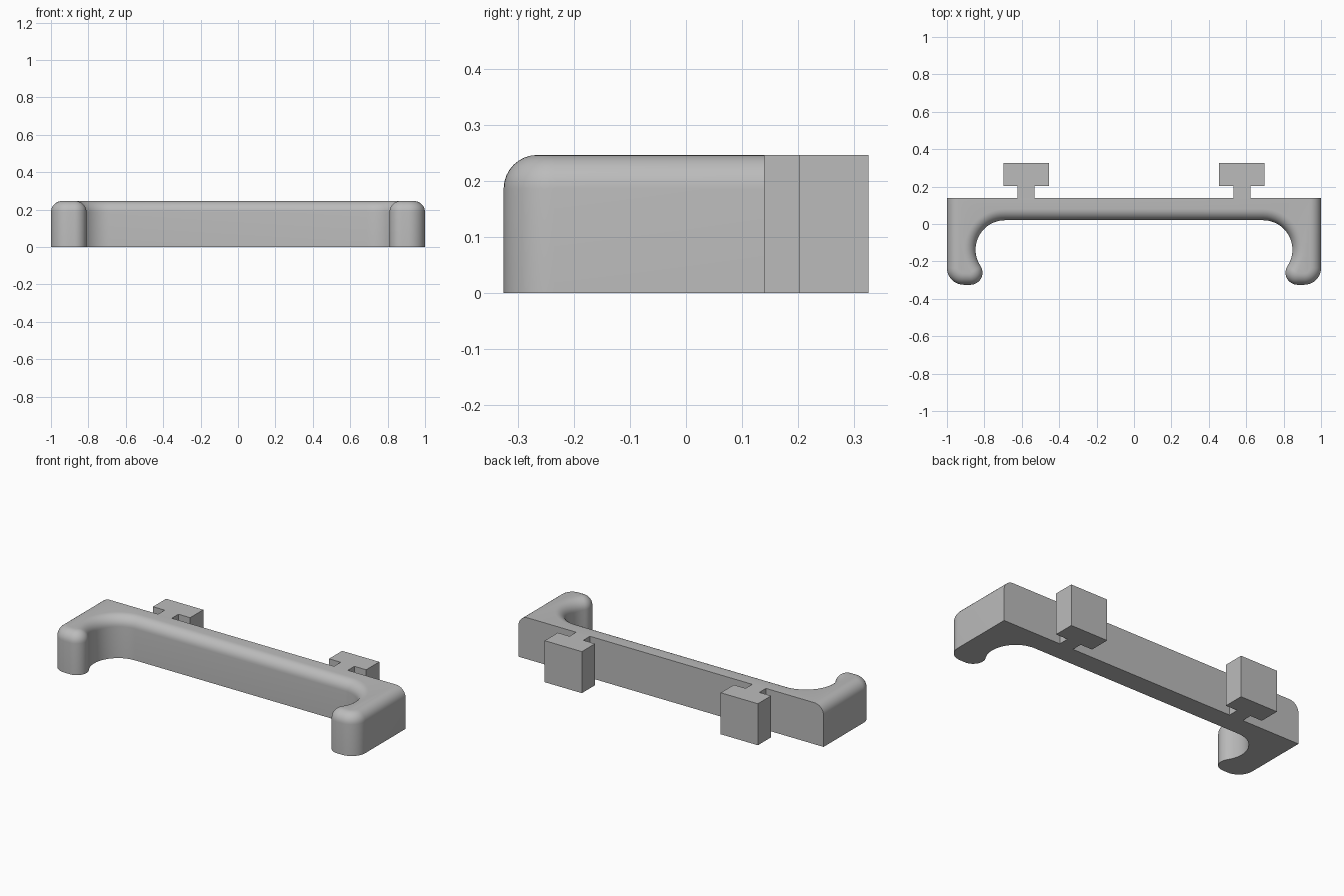
import bpy, bmesh, math

HEIGHT, ROUND = 0.246, 0.06
BACK = 0.14

cube = bpy.data.objects.get("Cube")
if cube:
    bpy.data.objects.remove(cube, do_unlink=True)

grey = bpy.data.materials.new("plain grey")
grey.use_nodes = True
grey.diffuse_color = (0.5, 0.5, 0.5, 1)
grey.node_tree.nodes["Principled BSDF"].inputs["Base Color"].default_value = grey.diffuse_color


def arc(center, radius, start, end, steps):
    angles = [math.radians(start + (end - start) * i / steps) for i in range(steps + 1)]
    return [(center[0] + radius * math.cos(a), center[1] + radius * math.sin(a)) for a in angles]


def loft(name, rings):
    """Skin a stack of (outline, height) rings and cap both ends."""
    bm = bmesh.new()
    loops = [[bm.verts.new((x, y, z)) for x, y in outline] for outline, z in rings]
    for low, high in zip(loops, loops[1:]):
        for i in range(len(low)):
            j = (i + 1) % len(low)
            bm.faces.new((low[i], low[j], high[j], high[i]))
    bm.faces.new(loops[0][::-1])
    bm.faces.new(loops[-1])
    bmesh.ops.recalc_face_normals(bm, faces=bm.faces)
    mesh = bpy.data.meshes.new(name)
    bm.to_mesh(mesh)
    bm.free()
    mesh.materials.append(grey)
    obj = bpy.data.objects.new(name, mesh)
    bpy.context.collection.objects.link(obj)
    return obj


def bracket_outline(inset):
    """Bar with two hooked arms, inset everywhere but along the flat back."""
    tip, hollow, tip_radius = (-0.875, -0.26), (-0.69, -0.137), 0.065
    dx, dy = hollow[0] - tip[0], hollow[1] - tip[1]
    turn = math.degrees(math.atan2(dy, dx))
    hollow_radius = math.hypot(dx, dy) - tip_radius
    half = [(-1 + inset, BACK)]
    half += arc((-0.91, -0.235), 0.09 - inset, 180, 270, 10)
    half += arc(tip, tip_radius - inset, 270, 360 + turn, 14)
    half += arc(hollow, hollow_radius + inset, 180 + turn, 90, 18)[1:]
    return half + [(-x, y) for x, y in reversed(half)]


# Hooked bar with a rounded top edge
rings = [(bracket_outline(0), 0)]
for i in range(9):
    a = math.pi / 2 * i / 8
    rings.append((bracket_outline(ROUND * (1 - math.cos(a))),
                  HEIGHT - ROUND + ROUND * math.sin(a)))
bar = loft("hooked_bar", rings)
bpy.ops.object.select_all(action="DESELECT")
bar.select_set(True)
bpy.context.view_layer.objects.active = bar
bpy.ops.object.shade_smooth_by_angle(angle=math.radians(35))

# T-shaped mounting lugs on the back
half_lug = [(0.045, BACK), (0.045, 0.202), (0.122, 0.202), (0.122, 0.325)]
lug = half_lug + [(-x, y) for x, y in reversed(half_lug)]
for side, x0 in (("left", 0.577), ("right", -0.577)):
    outline = [(x + x0, y) for x, y in lug]
    loft(side + "_mounting_lug", [(outline, 0), (outline, HEIGHT)])
